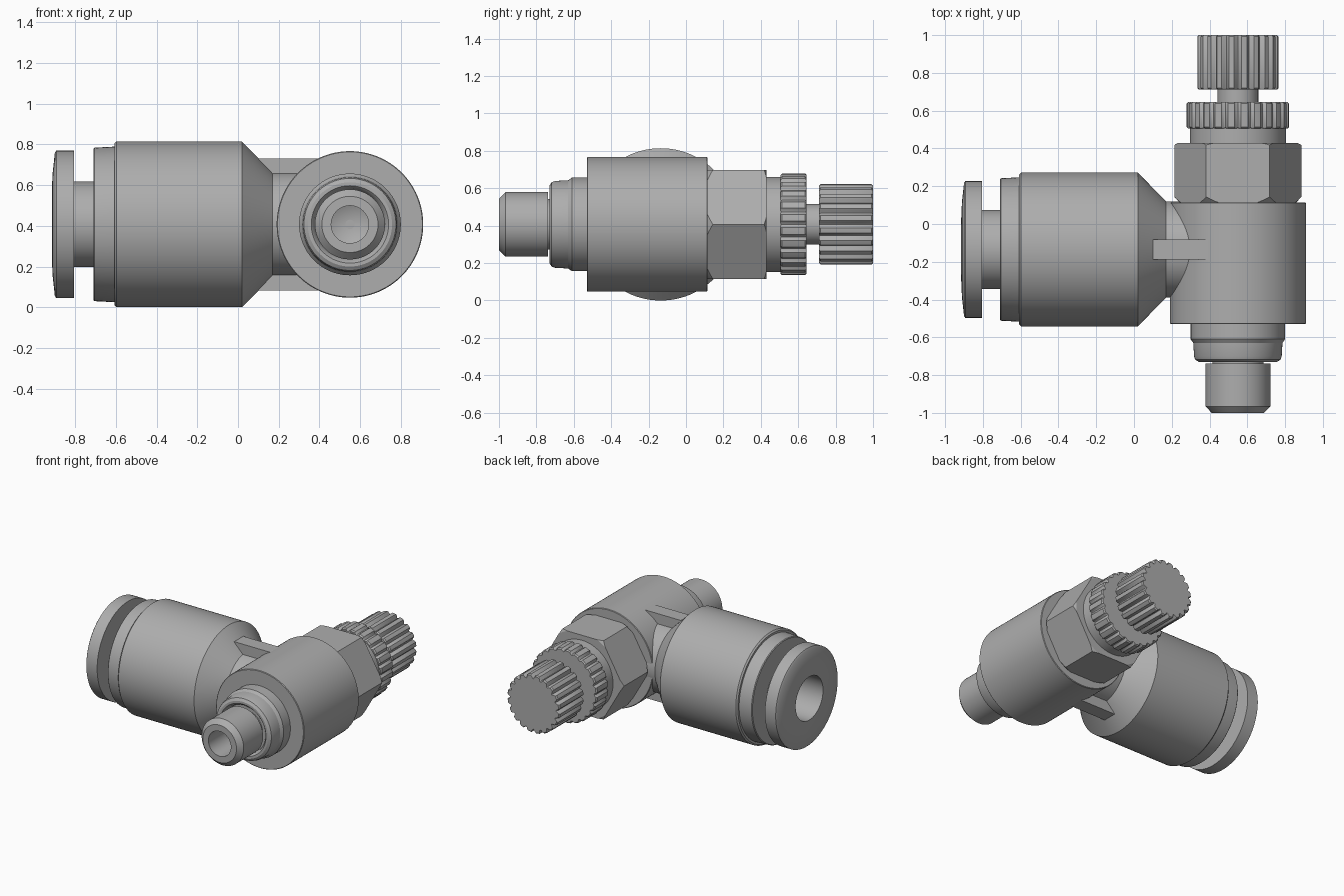
import bpy, bmesh, math
from mathutils import Matrix, Vector

if "Cube" in bpy.data.objects:
    bpy.data.objects.remove(bpy.data.objects["Cube"])

ZC = 0.407                      # height of both axes
VALVE = Vector((0.55, 0, ZC))   # valve axis runs along y
TUBE = Vector((0, -0.135, ZC))  # tube axis runs along x

grey = bpy.data.materials.new("satin grey")
grey.diffuse_color = (0.42, 0.42, 0.42, 1)
grey.use_nodes = True
grey.node_tree.nodes["Principled BSDF"].inputs["Base Color"].default_value = grey.diffuse_color


def finish(bm, name, angle=30):
    bmesh.ops.remove_doubles(bm, verts=bm.verts, dist=1e-5)
    bmesh.ops.recalc_face_normals(bm, faces=bm.faces)
    me = bpy.data.meshes.new(name)
    bm.to_mesh(me)
    bm.free()
    me.materials.append(grey)
    ob = bpy.data.objects.new(name, me)
    bpy.context.collection.objects.link(ob)
    bpy.ops.object.select_all(action='DESELECT')
    ob.select_set(True)
    bpy.context.view_layer.objects.active = ob
    bpy.ops.object.shade_smooth_by_angle(angle=math.radians(angle))
    return ob


def lathe(name, profile, axis, origin, steps=96, groove=None, angle=30):
    """Spin (position, radius) points; groove = (count, depth) cuts flutes."""
    bm = bmesh.new()
    rings = []
    for t, r in profile:
        ring = []
        for i in range(steps):
            a = 2 * math.pi * i / steps
            q = r
            if groove and r > 0:
                q -= groove[1] * max(0, math.cos(groove[0] * a))
            c, s = q * math.cos(a), q * math.sin(a)
            p = Vector((t, c, s)) if axis == 'x' else Vector((c, t, s))
            ring.append(bm.verts.new(origin + p))
        rings.append(ring)
    for a, b in zip(rings, rings[1:]):
        for i in range(steps):
            j = (i + 1) % steps
            bm.faces.new((a[i], a[j], b[j], b[i]))
    bmesh.ops.dissolve_degenerate(bm, dist=1e-6, edges=bm.edges)
    return finish(bm, name, angle)


# Tube side: push ring with bore, collar, sleeve, cone and neck
lathe("release_ring", [(-0.3, 0), (-0.3, 0.16), (-0.915, 0.16), (-0.911, 0.25),
      (-0.9, 0.352), (-0.893, 0.362), (-0.805, 0.362), (-0.805, 0.21),
      (-0.66, 0.21), (-0.3, 0.21), (-0.3, 0)], 'x', TUBE)
lathe("collar", [(-0.65, 0.2), (-0.71, 0.2), (-0.71, 0.372), (-0.705, 0.377),
      (-0.61, 0.382), (-0.55, 0.382)], 'x', TUBE)
lathe("tube_sleeve", [(-0.608, 0.37), (-0.608, 0.397), (-0.598, 0.407), (0.02, 0.407),
      (0.17, 0.255), (0.4, 0.255), (0.4, 0)], 'x', TUBE, steps=128)

# Ribs above and below the neck
bm = bmesh.new()
bmesh.ops.create_cube(bm, size=1, matrix=Matrix.Translation((0.2475, -0.135, ZC))
                      @ Matrix.Diagonal((0.295, 0.105, 0.65, 1)))
finish(bm, "neck_rib")

# Valve body
lathe("valve_body", [(-0.53, 0), (-0.53, 0.356), (-0.526, 0.36), (0.111, 0.36),
      (0.115, 0.356), (0.115, 0)], 'y', VALVE, steps=128)

# Seal shoulder and threaded stud with bore
lathe("seal_shoulder", [(-0.5, 0.25), (-0.61, 0.25), (-0.63, 0.236), (-0.70, 0.232),
      (-0.718, 0.226), (-0.73, 0.207), (-0.73, 0.19), (-0.715, 0.176),
      (-0.69, 0.17), (-0.69, 0)], 'y', VALVE)
lathe("threaded_stud", [(-0.6, 0.135), (-0.738, 0.135), (-0.738, 0.172), (-0.965, 0.172),
      (-1, 0.138), (-1, 0.092), (-0.72, 0.092), (-0.68, 0)], 'y', VALVE)

# Hex nut with chamfered corners
hexnut = lathe("hex_nut", [(0.11, 0), (0.11, 0.336), (0.43, 0.336), (0.43, 0)],
               'y', VALVE, steps=6)
chamfer = lathe("chamfer_cutter", [(0.10, 0), (0.10, 0.296), (0.15, 0.342),
                (0.415, 0.342), (0.435, 0.306), (0.435, 0)], 'y', VALVE)
mod = hexnut.modifiers.new("chamfer", 'BOOLEAN')
mod.operation = 'INTERSECT'
mod.solver = 'EXACT'
mod.object = chamfer
bpy.context.view_layer.objects.active = hexnut
bpy.ops.object.modifier_apply(modifier=mod.name)
bpy.data.objects.remove(chamfer)
bpy.ops.object.select_all(action='DESELECT')
hexnut.select_set(True)
bpy.ops.object.shade_smooth_by_angle(angle=math.radians(20))

# Spacer, lock ring, stem and adjusting knob
lathe("spacer", [(0.42, 0), (0.42, 0.254), (0.51, 0.254), (0.51, 0)], 'y', VALVE)
lathe("lock_ring", [(0.505, 0), (0.505, 0.264), (0.513, 0.272), (0.637, 0.272),
      (0.645, 0.264), (0.645, 0)], 'y', VALVE, 192, (24, 0.014), 35)
lathe("stem", [(0.64, 0), (0.64, 0.108), (0.72, 0.108), (0.72, 0)], 'y', VALVE, 64)
lathe("adjusting_knob", [(0.712, 0), (0.712, 0.208), (0.72, 0.216), (0.992, 0.216),
      (1.0, 0.208), (1.0, 0)], 'y', VALVE, 200, (20, 0.022), 35)
